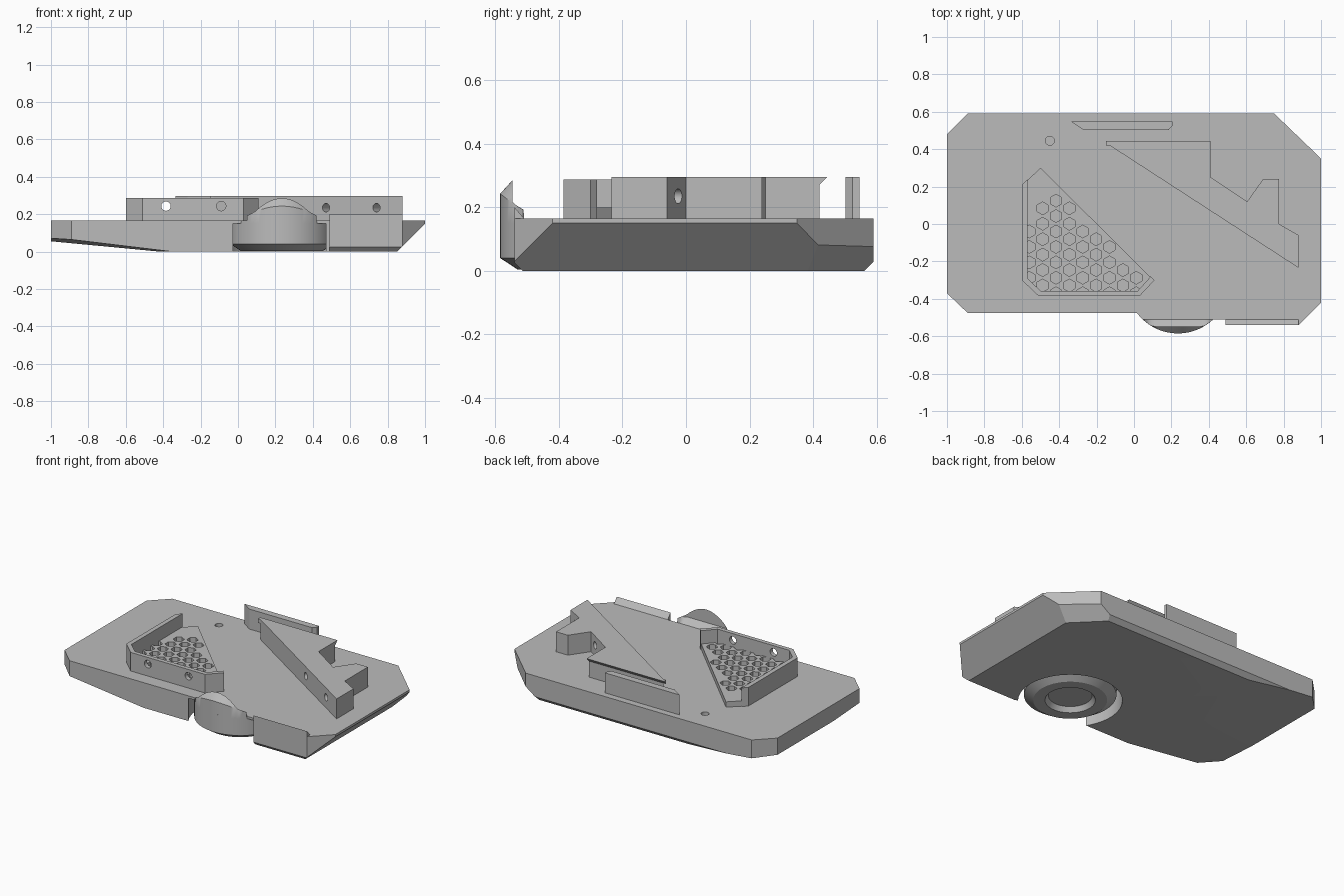
import bpy, bmesh, math
from mathutils import Vector, Matrix

cube = bpy.data.objects.get("Cube")
if cube:
    bpy.data.objects.remove(cube)

GREY = (0.5, 0.5, 0.5, 1)
grey = bpy.data.materials.new("plain grey")
grey.use_nodes = True
grey.diffuse_color = GREY
grey.node_tree.nodes["Principled BSDF"].inputs["Base Color"].default_value = GREY


def finish(name, bm):
    bmesh.ops.recalc_face_normals(bm, faces=bm.faces)
    mesh = bpy.data.meshes.new(name)
    bm.to_mesh(mesh)
    bm.free()
    mesh.materials.append(grey)
    obj = bpy.data.objects.new(name, mesh)
    bpy.context.collection.objects.link(obj)
    return obj


def add_prism(bm, base, offset):
    face = bm.faces.new([bm.verts.new(p) for p in base])
    new = bmesh.ops.extrude_face_region(bm, geom=[face])["geom"]
    bmesh.ops.translate(bm, vec=offset, verts=[v for v in new if isinstance(v, bmesh.types.BMVert)])


def prism_z(name, outline, z0, z1):
    bm = bmesh.new()
    add_prism(bm, [(x, y, z0) for x, y in outline], (0, 0, z1 - z0))
    return finish(name, bm)


def prism_x(name, profile, x0, x1):
    bm = bmesh.new()
    add_prism(bm, [(x0, y, z) for y, z in profile], (x1 - x0, 0, 0))
    return finish(name, bm)


def rods(places, radius, depth, axis, sides=32):
    """Cutter made of round or many-sided rods."""
    bm = bmesh.new()
    turn = Vector(axis).to_track_quat("Z", "Y").to_matrix().to_4x4()
    for p in places:
        bmesh.ops.create_cone(bm, cap_ends=True, segments=sides, radius1=radius, radius2=radius,
                              depth=depth, matrix=Matrix.Translation(p) @ turn)
    return finish("cutter", bm)


def cut(obj, cutter):
    cutter.hide_render = True
    mod = obj.modifiers.new("cut", "BOOLEAN")
    mod.operation, mod.solver, mod.object = "DIFFERENCE", "EXACT", cutter
    bpy.context.view_layer.objects.active = obj
    bpy.ops.object.modifier_apply(modifier=mod.name)
    bpy.data.objects.remove(cutter)


def smooth(obj):
    bpy.ops.object.select_all(action="DESELECT")
    obj.select_set(True)
    bpy.context.view_layer.objects.active = obj
    bpy.ops.object.shade_smooth_by_angle(angle=math.radians(30))


TOP = 0.165
DISC_X, DISC_Y, DISC_R = 0.235, -0.31, 0.275

# Base plate: outline trimmed by sloping planes underneath
outline = [(-1, 0.48), (-1, -0.37), (-0.89, -0.475), (0.02, -0.475), (0.05, -0.51), (0.49, -0.51),
           (0.49, -0.54), (0.88, -0.54), (1, -0.42), (1, 0.35), (0.75, 0.59), (-0.89, 0.59)]
bm = bmesh.new()
add_prism(bm, [(x, y, 0) for x, y in outline], (0, 0, TOP))
trims = [((0.85, 0, 0), (1, 0, -1)),
         ((0.84, 0.505, 0.08), (0.5, 0.5, -0.7)),
         ((0, 0.562, 0), (0, 1, -1)),
         ((0, -0.515, 0), (0, -1, -1)),
         ((-0.42, 0, 0), (-0.095, 0, -1)),
         ((-0.42, -0.475, 0.008), (-0.12, -0.06, -1))]
for point, normal in trims:
    geom = bm.verts[:] + bm.edges[:] + bm.faces[:]
    bmesh.ops.bisect_plane(bm, geom=geom, plane_co=point, plane_no=Vector(normal).normalized(),
                           clear_outer=True)
    bmesh.ops.holes_fill(bm, edges=[e for e in bm.edges if e.is_boundary], sides=0)
plate = finish("base_plate", bm)
cut(plate, rods([(DISC_X, DISC_Y, 0)], 0.31, 0.3, (0, 0, 1), 64))
cut(plate, rods([(-0.45, 0.445, TOP)], 0.024, 0.16, (0, 0, 1)))
smooth(plate)

# Round disc under the front edge, with a recessed middle
profile = [(0, 0.035), (0.13, 0.035), (0.15, 0.004), (0.22, 0.004), (DISC_R, 0.04), (DISC_R, 0.16), (0, 0.16)]
bm = bmesh.new()
verts = [bm.verts.new((r, 0, z)) for r, z in profile]
edges = [bm.edges.new(pair) for pair in zip(verts, verts[1:])]
bmesh.ops.spin(bm, geom=verts + edges, cent=(0, 0, 0), axis=(0, 0, 1), angle=math.tau, steps=64)
bmesh.ops.remove_doubles(bm, verts=bm.verts, dist=0.0005)
bmesh.ops.translate(bm, vec=(DISC_X, DISC_Y, 0), verts=bm.verts)
smooth(finish("round_disc", bm))

# Arched lip rising over the disc
bm = bmesh.new()
rings = []
for i in range(25):
    x = -0.186 + 0.372 * i / 24
    front = DISC_Y - math.sqrt(DISC_R ** 2 - x * x)
    ridge = max(front + 0.001, -0.547)
    low = 0.165 + 0.078 * (1 - (x / 0.23) ** 2)
    high = low + 0.042 * max(0.01, 1 - (x / 0.145) ** 2)
    section = [(front, 0.15), (front, low), (ridge, high), (ridge, min(low, 0.2)), (-0.51, TOP), (-0.51, 0.15)]
    rings.append([bm.verts.new((DISC_X + x, y, z)) for y, z in section])
for a, b in zip(rings, rings[1:]):
    for k in range(len(a)):
        n = (k + 1) % len(a)
        bm.faces.new((a[k], a[n], b[n], b[k]))
bm.faces.new(rings[0])
bm.faces.new(rings[-1])
smooth(finish("arched_lip", bm))

# Raised front edge beside the disc
prism_x("front_ridge", [(-0.54, 0.1), (-0.54, 0.2), (-0.51, TOP), (-0.51, 0.1)], 0.49, 0.88)

# Honeycomb floor
floor = prism_z("honeycomb_floor", [(-0.585, 0.22), (-0.585, -0.295), (-0.505, -0.37), (0.025, -0.37),
                                    (0.1, -0.295), (-0.5, 0.3)], TOP - 0.01, 0.2)
cells = []
for col in range(10):
    for row in range(10):
        x = -0.56 + 0.0715 * col
        y = -0.37 + 0.0825 * (row + 0.5 * (col % 2))
        if x + y < -0.25 and y < 0.16 and x - y > -0.58 and x + y > -0.9:
            cells.append((x, y, 0.2))
cut(floor, rods(cells, 0.034, 0.066, (0, 0, 1), 6))

# Wall round two sides of the honeycomb, with screw holes
wall = prism_z("honeycomb_wall", [(-0.6, 0.21), (-0.6, -0.3), (-0.51, -0.385), (0.03, -0.385), (0.11, -0.3),
                                  (0.09, -0.28), (0.02, -0.357), (-0.5, -0.357), (-0.57, -0.29),
                                  (-0.57, 0.24)], TOP - 0.01, 0.287)
cut(wall, rods([(-0.385, -0.37, 0.243), (-0.09, -0.37, 0.243)], 0.025, 0.2, (0, 1, 0)))
smooth(wall)

# Wedge block with screw holes square to its long face
wedge = prism_z("wedge_block", [(-0.13, 0.42), (0.88, -0.235), (0.88, -0.06), (0.775, 0), (0.775, 0.24),
                                (0.69, 0.24), (0.605, 0.12), (0.41, 0.25), (0.41, 0.42)], TOP - 0.01, 0.296)
cut(wedge, rods([(0.47, 0.03, 0.235), (0.74, -0.145, 0.235)], 0.023, 0.44, (0.54, 0.84, 0)))
smooth(wedge)
prism_x("wedge_overhang", [(0.42, 0.296), (0.445, 0.296), (0.42, 0.27)], -0.15, 0.41)

# Low fence along the back
prism_z("back_fence", [(-0.335, 0.547), (-0.27, 0.503), (0.185, 0.503), (0.205, 0.525), (0.205, 0.547)],
        TOP - 0.01, 0.296)
